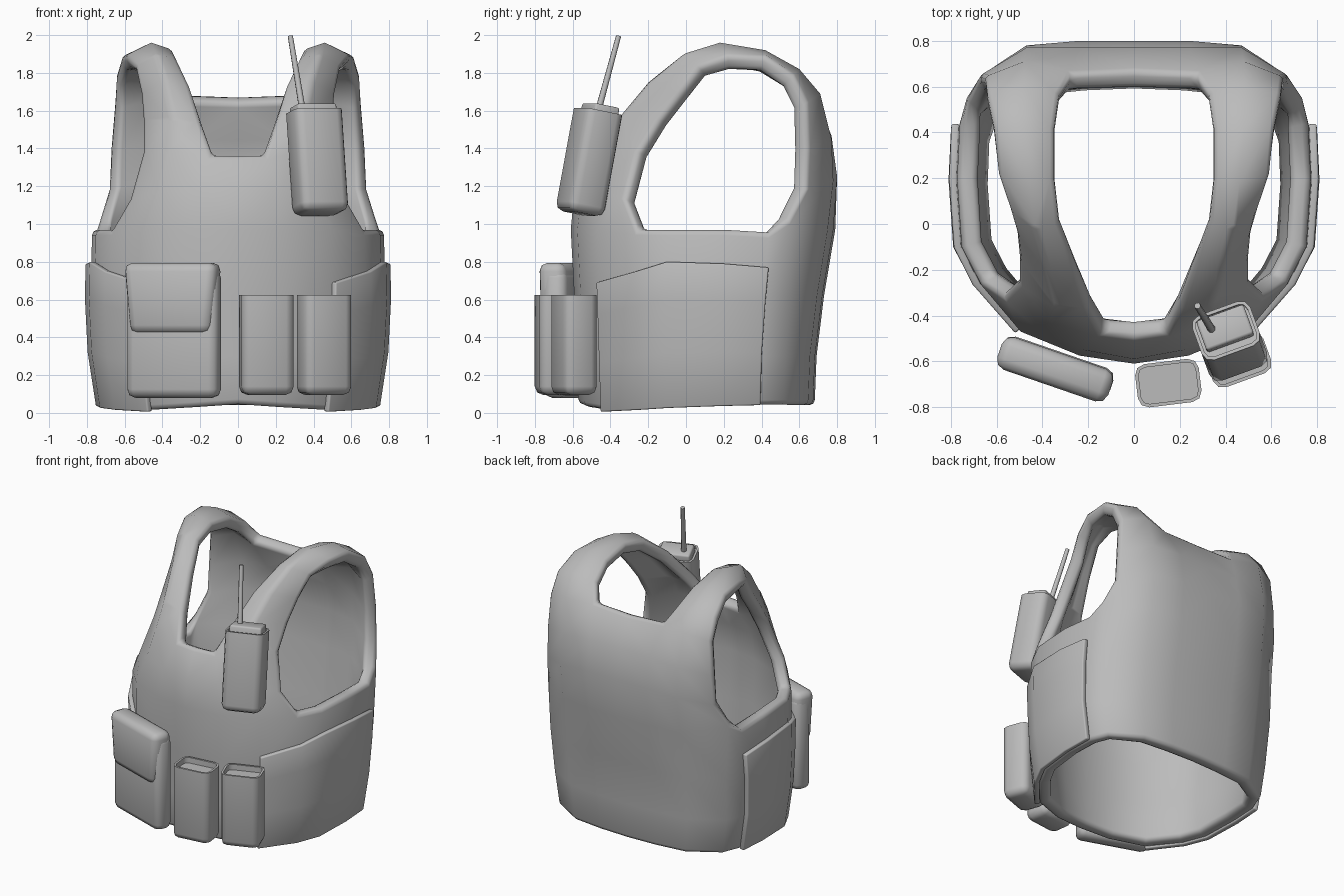
import bpy, bmesh
from math import radians
from mathutils import Vector, Euler, Matrix

cube = bpy.data.objects.get("Cube")
if cube:
    bpy.data.objects.remove(cube, do_unlink=True)

GREY = (0.5, 0.5, 0.5, 1)
fabric = bpy.data.materials.new("plain_grey")
fabric.use_nodes = True
fabric.diffuse_color = GREY
for node in fabric.node_tree.nodes:
    if node.type == 'BSDF_PRINCIPLED':
        node.inputs["Base Color"].default_value = GREY


def finish(name, bm, angle=50):
    mesh = bpy.data.meshes.new(name)
    bm.to_mesh(mesh)
    bm.free()
    mesh.materials.append(fabric)
    ob = bpy.data.objects.new(name, mesh)
    bpy.context.collection.objects.link(ob)
    bpy.ops.object.select_all(action='DESELECT')
    ob.select_set(True)
    bpy.context.view_layer.objects.active = ob
    bpy.ops.object.shade_smooth_by_angle(angle=radians(angle))
    return ob


def strip(bm, rows):
    """Quads between consecutive rows of points."""
    grid = [[bm.verts.new(p) for p in row] for row in rows]
    for a, b in zip(grid, grid[1:]):
        for i in range(len(a) - 1):
            bm.faces.new((a[i], a[i + 1], b[i + 1], b[i]))


def shell(name, bm, thickness, round_edge):
    """Half surface, mirrored and thickened inward."""
    bmesh.ops.remove_doubles(bm, verts=bm.verts[:], dist=0.001)
    bmesh.ops.recalc_face_normals(bm, faces=bm.faces[:])
    bm.faces.ensure_lookup_table()
    lowest = bm.faces[0]
    if lowest.normal.dot(lowest.calc_center_median()) < 0:
        bmesh.ops.reverse_faces(bm, faces=bm.faces[:])
    ob = finish(name, bm, 60)
    ob.modifiers.new("Mirror", 'MIRROR')
    solid = ob.modifiers.new("Thickness", 'SOLIDIFY')
    solid.thickness = thickness
    solid.offset = -1
    bev = ob.modifiers.new("Round", 'BEVEL')
    bev.width = round_edge
    bev.segments = 2
    bev.limit_method = 'ANGLE'
    bev.angle_limit = radians(55)


# Waist outline from front centre round to back centre
RING = [(0, -.61), (.24, -.575), (.5, -.47), (.68, -.26), (.76, -.1), (.78, .2),
        (.77, .44), (.71, .6), (.48, .75), (.24, .78), (0, .79)]
# Height, width scale, front depth scale, back depth scale
LEVELS = [(0, .92, .93, .86), (.3, .98, .95, .875), (.62, 1, .97, .925), (.97, .99, 1, 1)]


def waist(i, z, grow=1):
    for low, high in zip(LEVELS, LEVELS[1:]):
        if z <= high[0]:
            break
    t = (z - low[0]) / (high[0] - low[0])
    wide, front, rear = (a + (b - a) * t for a, b in zip(low[1:], high[1:]))
    x, y = RING[i]
    return (x * grow * wide, y * grow * (front if y < 0 else rear), z)


# Vest body: waist, chest, shoulder strap and back
bm = bmesh.new()
hem = [.045, .03, .015, .02, .03] + [.04] * 6
top = [waist(i, .97) for i in range(11)]
top[6] = (.76, .44, .955)
top[7] = (.735, .55, 1.03)
strip(bm, [[waist(i, h) for i, h in enumerate(hem)],
           [waist(i, .3) for i in range(11)],
           [waist(i, .62) for i in range(11)], top])
chest = [[(0, -.59, 1.18), (.22, -.55, 1.18), (.42, -.46, 1.17), (.58, -.32, 1.13)],
         [(0, -.5, 1.37), (.14, -.49, 1.37), (.36, -.43, 1.4), (.51, -.25, 1.38)]]
strap = [[(.19, -.37, 1.53), (.35, -.35, 1.57), (.51, -.14, 1.55)],
         [(.25, -.19, 1.73), (.39, -.2, 1.755), (.52, -.03, 1.69)],
         [(.32, .01, 1.88), (.43, -.03, 1.895), (.55, .07, 1.83)],
         [(.34, .2, 1.92), (.46, .18, 1.96), (.6, .22, 1.89)],
         [(.34, .42, 1.88), (.48, .42, 1.92), (.62, .42, 1.89)],
         [(.32, .57, 1.79), (.48, .6, 1.82), (.65, .57, 1.79)]]
back = [[(0, .67, 1.68), (.27, .66, 1.69), (.48, .71, 1.69), (.66, .64, 1.64)],
        [(0, .77, 1.47), (.24, .77, 1.47), (.47, .77, 1.45), (.68, .645, 1.4)],
        [(0, .8, 1.25), (.24, .8, 1.25), (.47, .78, 1.23), (.69, .635, 1.18)]]
strip(bm, [top[:4]] + chest)
strip(bm, [chest[-1][1:]] + strap + [back[0][1:]])
strip(bm, back + [top[:6:-1]])
shell("vest_body", bm, .09, .028)

# Side panels wrapped over the waist
bm = bmesh.new()
foot = [.005, .015, .025, .035, .04]
peak = [.69, .75, .8, .79, .77]
strip(bm, [[waist(i + 2, a + (b - a) * f, 1.04) for i, (a, b) in enumerate(zip(foot, peak))]
           for f in (0, .38, .75, 1)])
shell("side_panels", bm, .035, .008)


def pouch(name, size, loc, rot=(0, 0, 0), round_edge=.045, recess=0, taper=1):
    """Rounded box; a recess leaves an open, rimmed top."""
    bm = bmesh.new()
    bmesh.ops.create_cube(bm, size=1)
    bmesh.ops.scale(bm, vec=size, verts=bm.verts[:])
    for v in bm.verts:
        if v.co.z < 0:
            v.co.x *= taper
    high = size[2] / 2 - .001
    edges = [e for e in bm.edges
             if not recess or min(v.co.z for v in e.verts) < high]
    bmesh.ops.bevel(bm, geom=edges, offset=round_edge, segments=2,
                    profile=.5, affect='EDGES')
    if recess:
        lid = max(bm.faces, key=lambda f: f.calc_center_median().z)
        bmesh.ops.inset_region(bm, faces=[lid], thickness=.015)
        inner = bmesh.ops.extrude_discrete_faces(bm, faces=[lid])["faces"]
        bmesh.ops.translate(bm, vec=(0, 0, -recess), verts=inner[0].verts[:])
    ob = finish(name, bm)
    ob.location = loc
    ob.rotation_euler = [radians(a) for a in rot]


# Large flap pouch
pouch("large_pouch", (.51, .13, .68), (-.338, -.622, .42), (0, 0, -19))
pouch("pouch_flap", (.52, .15, .375), (-.345, -.635, .607), (0, 0, -19), taper=.87)

# Twin open pouches
pouch("inner_pouch", (.28, .19, .53), (.15, -.695, .36), (0, 0, 7), recess=.04)
pouch("outer_pouch", (.27, .19, .53), (.455, -.593, .36), (0, 0, 20), recess=.04)

# Radio tilted against the chest
tilt = (-11, 0, 20)
centre = Vector((.42, -.515, 1.325))
turn = Euler([radians(a) for a in tilt]).to_matrix()
pouch("radio_pouch", (.27, .21, .55), centre, tilt, recess=.02)
pouch("radio_top", (.22, .14, .1), centre + turn @ Vector((0, .01, .26)), tilt, .012)

# Antenna
base, tip = Vector((.345, -.47, 1.58)), Vector((.277, -.357, 1.995))
axis = tip - base
bm = bmesh.new()
bmesh.ops.create_cone(bm, cap_ends=True, segments=8, radius1=.018, radius2=.014,
                      depth=axis.length)
bm.transform(Matrix.Translation((base + tip) / 2)
             @ axis.to_track_quat('Z', 'Y').to_matrix().to_4x4())
finish("radio_antenna", bm)
